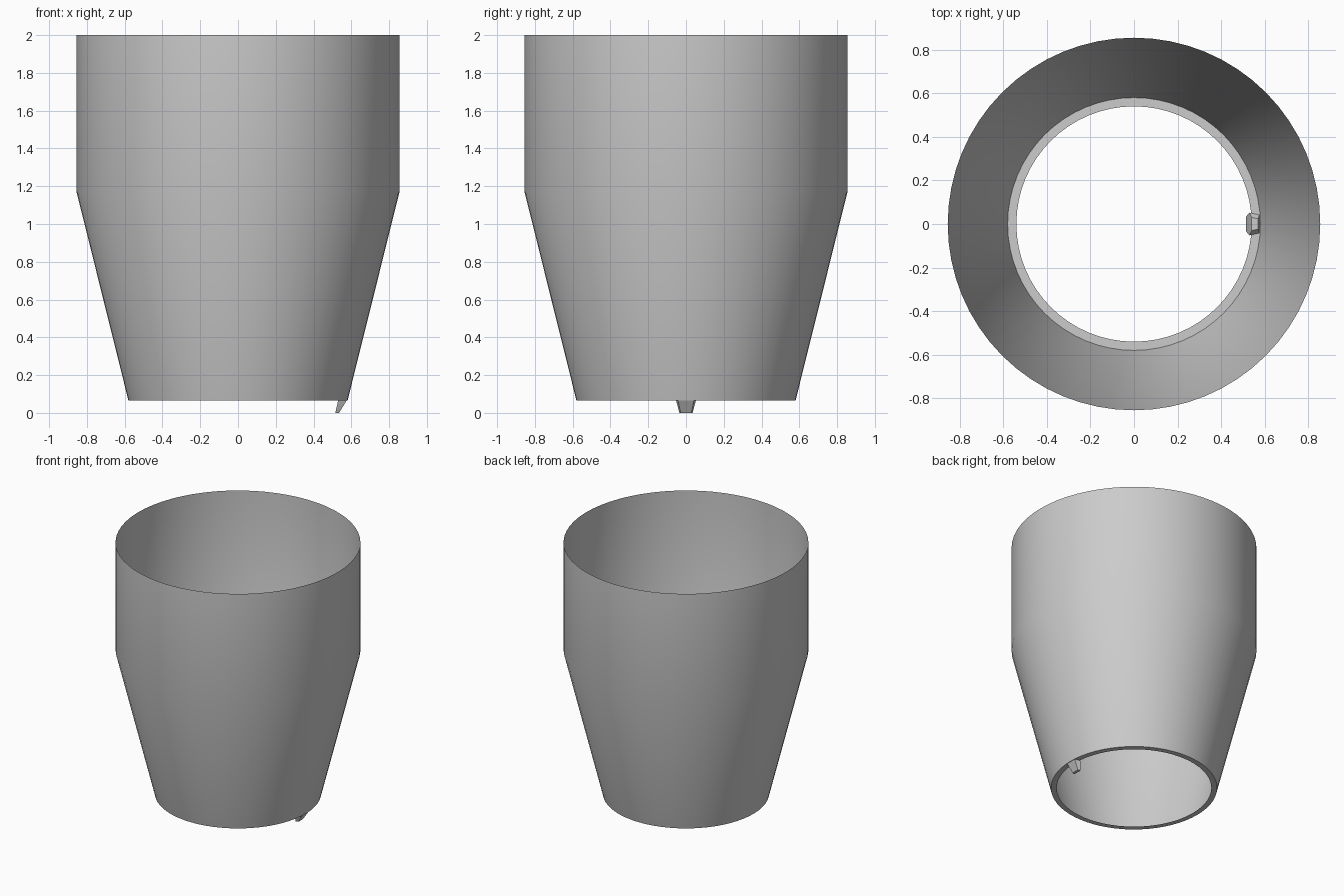
import bpy, bmesh, math

cube = bpy.data.objects.get("Cube")
if cube:
    bpy.data.objects.remove(cube, do_unlink=True)

grey = bpy.data.materials.new("plain grey")
grey.use_nodes = True
colour = (0.6, 0.6, 0.6, 1)
grey.diffuse_color = colour
grey.node_tree.nodes["Principled BSDF"].inputs["Base Color"].default_value = colour


def finish(name, bm, angle):
    bmesh.ops.recalc_face_normals(bm, faces=bm.faces)
    mesh = bpy.data.meshes.new(name)
    bm.to_mesh(mesh)
    bm.free()
    mesh.materials.append(grey)
    obj = bpy.data.objects.new(name, mesh)
    bpy.context.collection.objects.link(obj)
    bpy.ops.object.select_all(action="DESELECT")
    obj.select_set(True)
    bpy.context.view_layer.objects.active = obj
    bpy.ops.object.shade_smooth_by_angle(angle=math.radians(angle))


# Thin open cup: straight collar, tapered body, flat inward lip
SEGMENTS = 64
profile = [(0.855, 2.0), (0.855, 1.17), (0.58, 0.065), (0.54, 0.065)]
bm = bmesh.new()
rings = []
for radius, z in profile:
    angles = [2 * math.pi * i / SEGMENTS for i in range(SEGMENTS)]
    rings.append([bm.verts.new((radius * math.cos(a), radius * math.sin(a), z)) for a in angles])
for upper, lower in zip(rings, rings[1:]):
    for i in range(SEGMENTS):
        j = (i + 1) % SEGMENTS
        bm.faces.new((upper[i], lower[i], lower[j], upper[j]))
finish("cup_shell", bm, 35)

# Small slanted tab hooked over the lip: (inner x, outer x, half width, z)
bm = bmesh.new()
sections = [(0.515, 0.535, 0.035, 0.0), (0.53, 0.575, 0.052, 0.065), (0.54, 0.57, 0.03, 0.09)]
for inner, outer, half, z in sections:
    for side in (-1, 1):
        bm.verts.new((inner, side * half, z))
        bm.verts.new((outer, side * half * 0.8, z))
bmesh.ops.convex_hull(bm, input=bm.verts)
finish("lip_tab", bm, 20)
